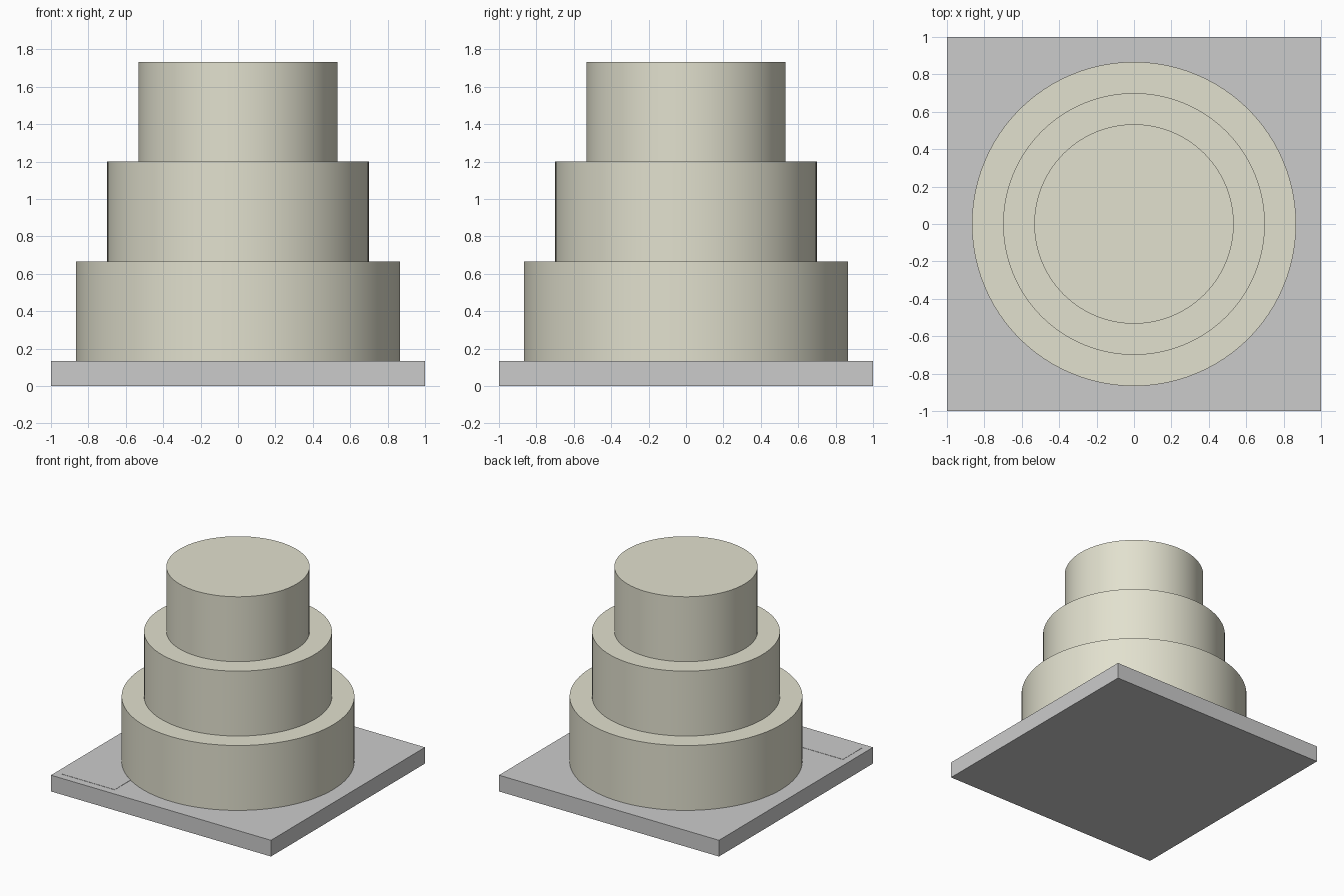
import bpy
import math

if "Cube" in bpy.data.objects:
    bpy.data.objects.remove(bpy.data.objects["Cube"])


def material(name, color):
    mat = bpy.data.materials.new(name)
    mat.diffuse_color = (*color, 1)
    mat.use_nodes = True
    mat.node_tree.nodes["Principled BSDF"].inputs["Base Color"].default_value = mat.diffuse_color
    return mat


def box(name, center, size):
    bpy.ops.mesh.primitive_cube_add(size=1, location=center)
    obj = bpy.context.object
    obj.name = name
    obj.scale = size
    bpy.ops.object.transform_apply(location=False, rotation=False, scale=True)
    return obj


BOARD_H = 0.1333
TIER_H = 0.5333
cream = material("cream_icing", (0.76, 0.75, 0.62))

# Square cake board
box("cake_board", (0, 0, BOARD_H / 2), (2, 2, BOARD_H))

# Thin blank label plate in the front left corner of the board
box("label_plate", (-0.702, -0.817, BOARD_H + 0.001), (0.478, 0.245, 0.002))

# Three stacked round tiers
for i, (name, radius) in enumerate((("bottom_tier", 0.8667),
                                    ("middle_tier", 0.70),
                                    ("top_tier", 0.5333))):
    bpy.ops.mesh.primitive_cylinder_add(
        vertices=96, radius=radius, depth=TIER_H,
        location=(0, 0, BOARD_H + TIER_H * (i + 0.5)))
    tier = bpy.context.object
    tier.name = name
    tier.data.materials.append(cream)
    bpy.ops.object.shade_smooth_by_angle(angle=math.radians(30))
